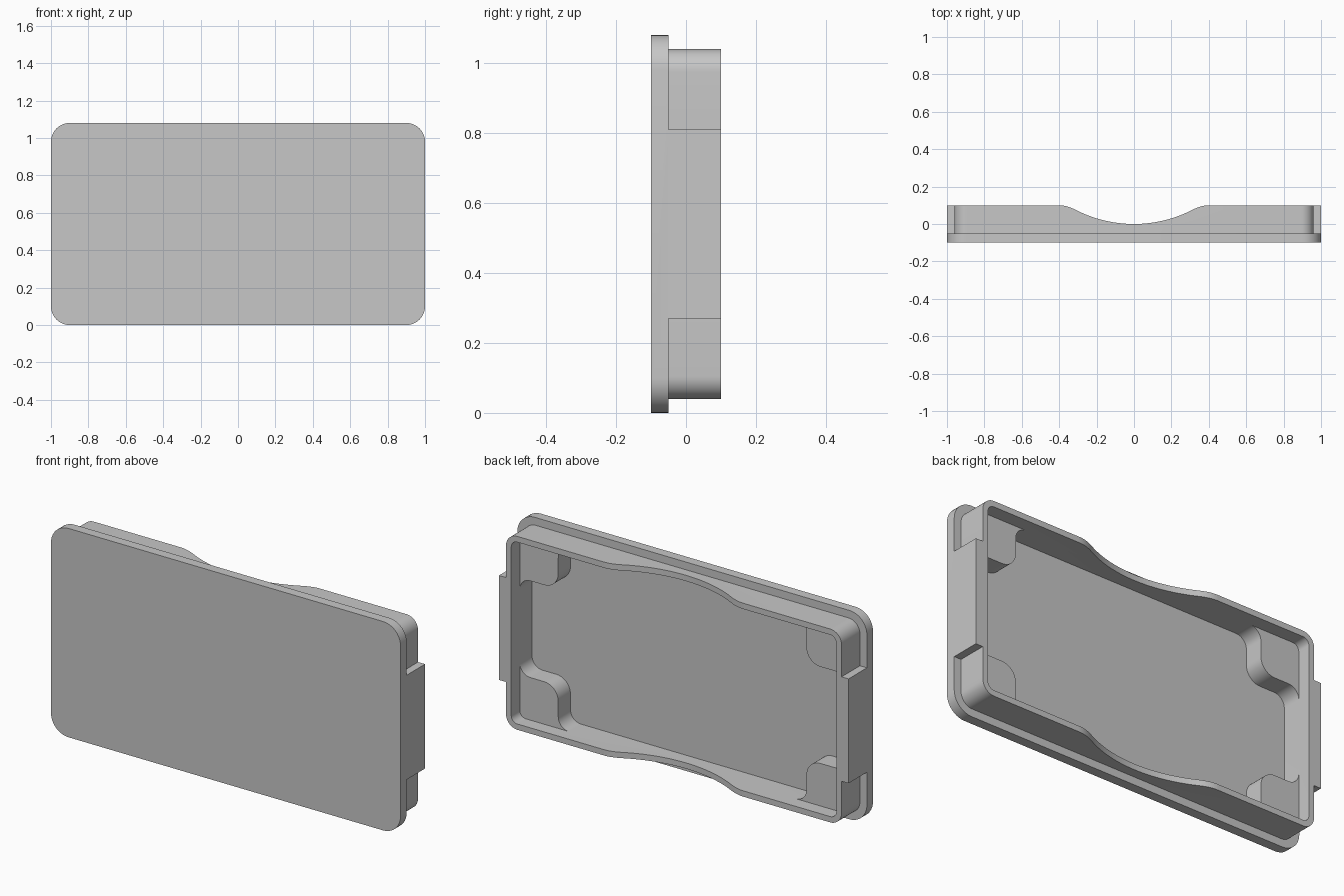
import bpy, bmesh, math
from mathutils import Vector

cube = bpy.data.objects.get("Cube")
if cube:
    bpy.data.objects.remove(cube, do_unlink=True)

MID = 0.54                       # height of the tray's centre line

grey = bpy.data.materials.new("light_grey")
grey.use_nodes = True
grey.diffuse_color = (0.57, 0.57, 0.57, 1)
grey.node_tree.nodes["Principled BSDF"].inputs["Base Color"].default_value = grey.diffuse_color


def rounded(corners, steps=10):
    """Outline from (x, z, radius) corners, each replaced by a tangent arc."""
    out = []
    for i, (x, z, r) in enumerate(corners):
        p = Vector((x, z))
        a = (Vector(corners[i - 1][:2]) - p).normalized()
        b = (Vector(corners[(i + 1) % len(corners)][:2]) - p).normalized()
        if r == 0:
            out.append(p)
            continue
        centre = p + (a + b) * r          # all corners are square
        for k in range(steps + 1):
            t = math.pi / 2 * k / steps
            out.append(centre - b * r * math.cos(t) - a * r * math.sin(t))
    return out


def four_way(quarter):
    """Mirror the corners of the +x +z quarter into a closed outline."""
    back = quarter[::-1]
    return (quarter + [(x, -z, r) for x, z, r in back]
            + [(-x, -z, r) for x, z, r in quarter]
            + [(-x, z, r) for x, z, r in back])


def prism(name, outline, start, end, place):
    """Extrude a 2D outline; place maps (u, v, depth) to a 3D point."""
    bm = bmesh.new()
    face = bm.faces.new([bm.verts.new(place(u, v, start)) for u, v in outline])
    ext = bmesh.ops.extrude_face_region(bm, geom=[face])
    shift = Vector(place(0, 0, end)) - Vector(place(0, 0, start))
    bmesh.ops.translate(bm, vec=shift,
                        verts=[g for g in ext["geom"] if isinstance(g, bmesh.types.BMVert)])
    bmesh.ops.recalc_face_normals(bm, faces=bm.faces)
    mesh = bpy.data.meshes.new(name)
    bm.to_mesh(mesh)
    bm.free()
    mesh.materials.append(grey)
    obj = bpy.data.objects.new(name, mesh)
    bpy.context.collection.objects.link(obj)
    return obj


def slab(name, quarter, y0, y1):
    return prism(name, rounded(four_way(quarter)), y0, y1,
                 lambda u, v, d: (u, d, v + MID))


def combine(target, tool, operation):
    mod = target.modifiers.new(tool.name, 'BOOLEAN')
    mod.operation, mod.solver, mod.object = operation, 'EXACT', tool
    bpy.context.view_layer.objects.active = target
    bpy.ops.object.modifier_apply(modifier=mod.name)
    bpy.data.objects.remove(tool, do_unlink=True)


# Front plate, raised rim and the side tabs (one bar, hollowed later)
tray = slab("tray", [(1, 0.54, 0.1)], -0.1, -0.05)
combine(tray, slab("rim", [(0.96, 0.5, 0.065)], -0.08, 0.1), 'UNION')
combine(tray, slab("side_tabs", [(1, 0.27, 0)], -0.05, 0.1), 'UNION')

# Deep cavity leaving four corner posts, then the shallow cavity above them
notched = [(0.71, 0.47, 0.06), (0.71, 0.25, 0.08), (0.93, 0.25, 0.06)]
combine(tray, slab("deep_cavity", notched, -0.07, 0.2), 'DIFFERENCE')
combine(tray, slab("shallow_cavity", [(0.93, 0.47, 0.035)], 0.03, 0.2), 'DIFFERENCE')

# Finger scoop through the top and bottom walls: large arc easing into the rim
R, EDGE = 0.68, 0.31
half = []
for k in range(15):
    x = EDGE * k / 14
    half.append((x, R - math.sqrt(R * R - x * x)))
start, ctrl, stop = Vector(half[-1]), Vector((0.359, 0.1)), Vector((0.4, 0.1))
for k in range(1, 7):
    t = k / 6
    half.append(tuple(start * (1 - t) ** 2 + ctrl * 2 * t * (1 - t) + stop * t * t))
half.append((0.4, 0.2))
scoop = [(-x, y) for x, y in half[:0:-1]] + half
combine(tray, prism("scoop", scoop, -0.2, 1.3, lambda u, v, d: (u, v, d)), 'DIFFERENCE')

# Smooth the fillets, keep the hard edges
bpy.ops.object.select_all(action='DESELECT')
tray.select_set(True)
bpy.context.view_layer.objects.active = tray
bpy.ops.object.shade_smooth_by_angle(angle=math.radians(30))
